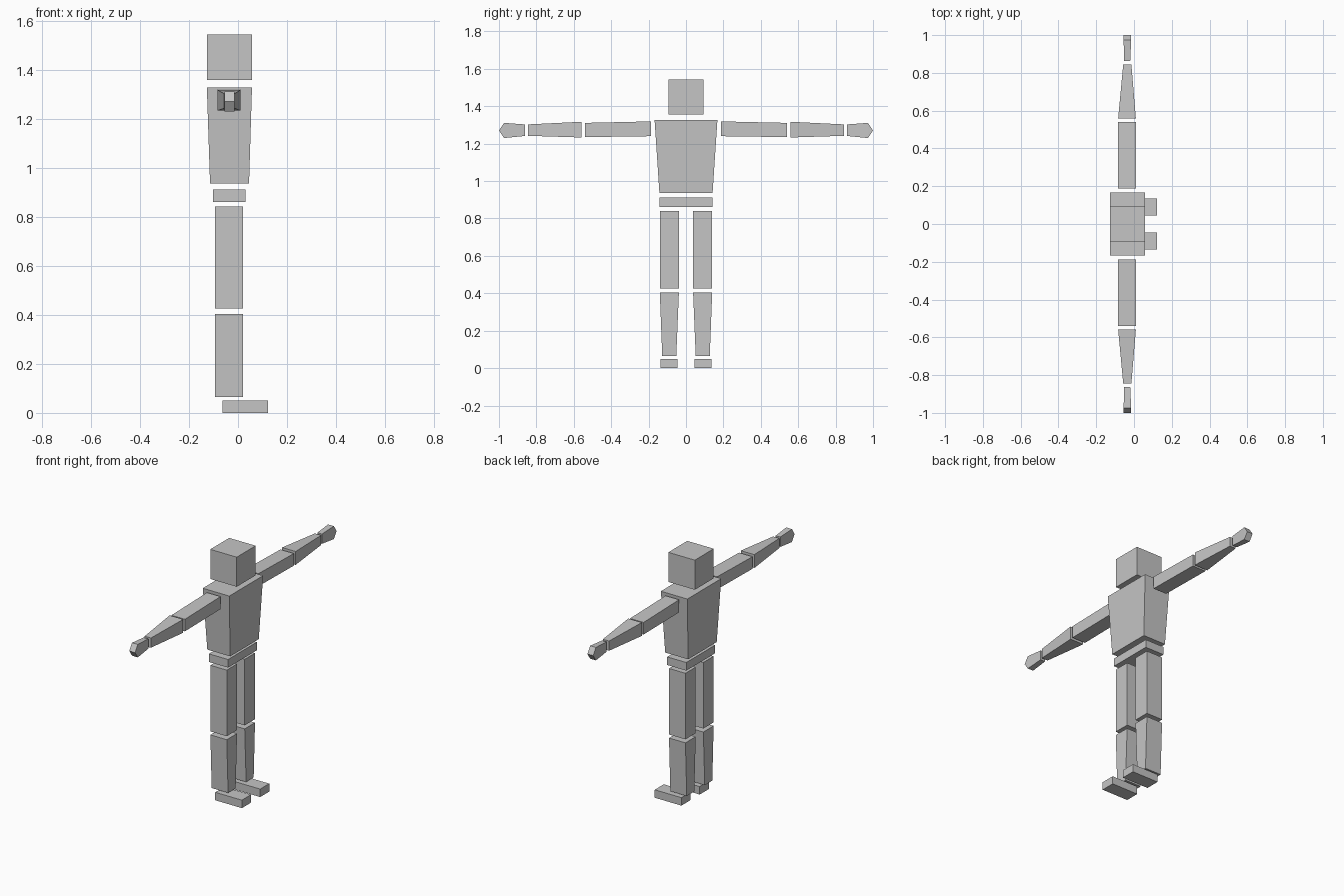
import bpy, bmesh

cube = bpy.data.objects.get("Cube")
if cube:
    bpy.data.objects.remove(cube, do_unlink=True)

# One plain grey for the whole figure
grey = bpy.data.materials.new("plain_grey")
grey.use_nodes = True
colour = (0.56, 0.56, 0.56, 1)
grey.diffuse_color = colour
grey.node_tree.nodes["Principled BSDF"].inputs["Base Color"].default_value = colour


def loft(name, axis, sections, side=1):
    """Join rectangles (position, a_min, a_max, b_min, b_max) along z or y."""
    bm = bmesh.new()
    rings = []
    for pos, a0, a1, b0, b1 in sections:
        ring = []
        for a, b in ((a0, b0), (a1, b0), (a1, b1), (a0, b1)):
            x, y, z = (a, b, pos) if axis == "z" else (a, pos, b)
            ring.append(bm.verts.new((x, y * side, z)))
        rings.append(ring)
    for low, high in zip(rings, rings[1:]):
        for i in range(4):
            j = (i + 1) % 4
            bm.faces.new((low[i], low[j], high[j], high[i]))
    bm.faces.new(rings[0])
    bm.faces.new(rings[-1])
    # Pointed ends collapse to an edge
    bmesh.ops.remove_doubles(bm, verts=bm.verts[:], dist=0.0001)
    loose = [f for f in bm.faces if f.calc_area() < 1e-8]
    bmesh.ops.delete(bm, geom=loose, context="FACES_ONLY")
    bmesh.ops.recalc_face_normals(bm, faces=bm.faces[:])
    mesh = bpy.data.meshes.new(name)
    bm.to_mesh(mesh)
    bm.free()
    mesh.materials.append(grey)
    obj = bpy.data.objects.new(name, mesh)
    bpy.context.collection.objects.link(obj)


def block(name, z0, z1, x0, x1, y0, y1, side=1):
    loft(name, "z", [(z0, x0, x1, y0, y1), (z1, x0, x1, y0, y1)], side)


# Head, torso and pelvis
block("head", 1.357, 1.543, -0.127, 0.057, -0.094, 0.094)
loft("torso", "z", [(0.935, -0.114, 0.045, -0.142, 0.142),
                    (1.327, -0.127, 0.057, -0.168, 0.168)])
block("pelvis", 0.861, 0.912, -0.102, 0.031, -0.143, 0.143)

# Legs and arms, the figure looks along +x
for label, side in (("left", 1), ("right", -1)):
    block(label + "_thigh", 0.426, 0.841, -0.094, 0.02, 0.038, 0.14, side)
    loft(label + "_shin", "z", [(0.065, -0.094, 0.02, 0.052, 0.127),
                                (0.404, -0.094, 0.02, 0.038, 0.14)], side)
    block(label + "_foot", 0, 0.05, -0.063, 0.122, 0.046, 0.136, side)

    loft(label + "_upper_arm", "y", [(0.188, -0.084, 0.01, 1.24, 1.319),
                                     (0.541, -0.084, 0.01, 1.235, 1.311)], side)
    loft(label + "_forearm", "y", [(0.558, -0.084, 0.01, 1.233, 1.317),
                                   (0.845, -0.057, -0.014, 1.242, 1.303)], side)
    loft(label + "_hand", "y", [(0.862, -0.052, -0.02, 1.241, 1.303),
                                (0.973, -0.055, -0.015, 1.23, 1.311),
                                (1.0, -0.055, -0.015, 1.27, 1.27)], side)
